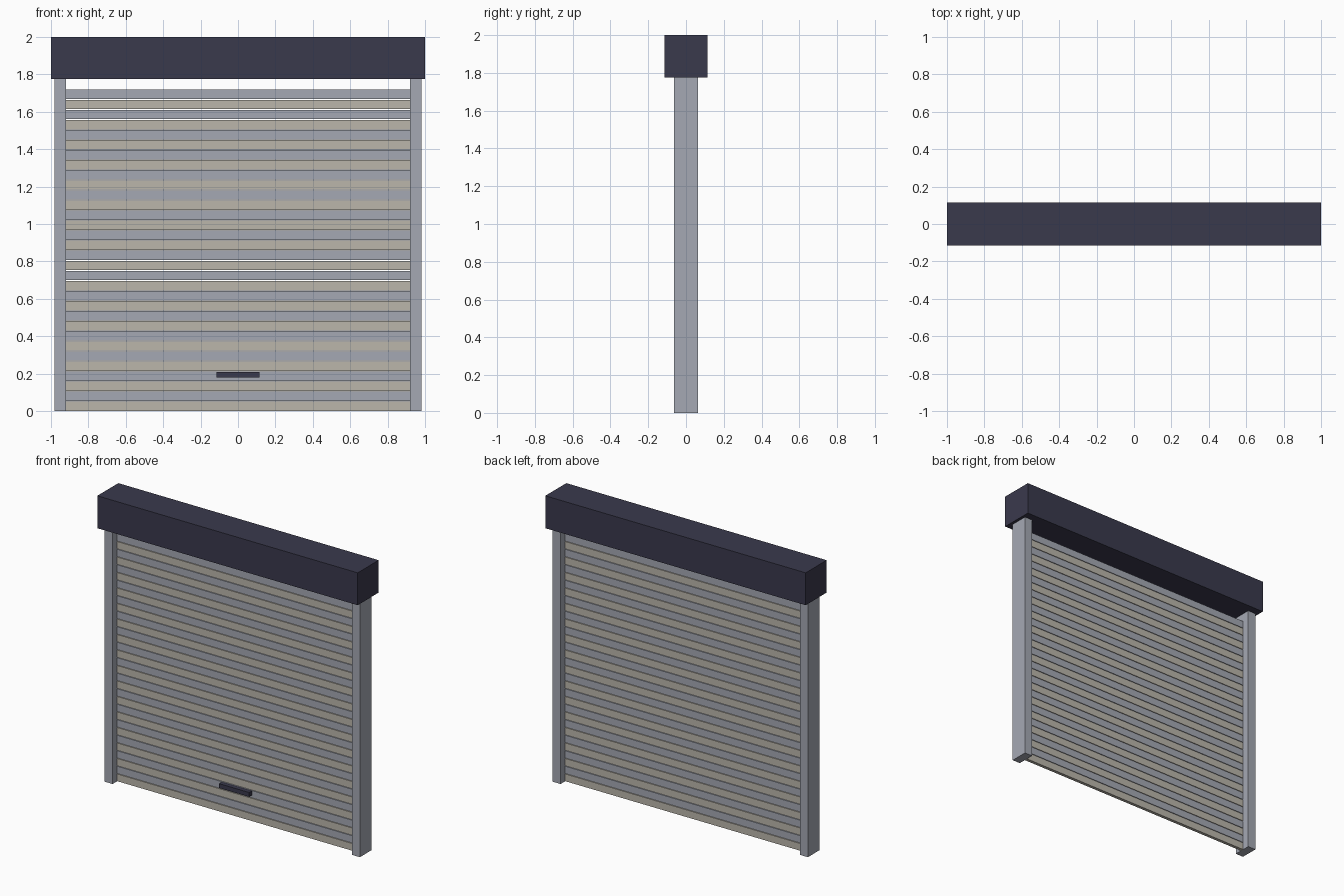
import bpy
import bmesh
from mathutils import Vector

default = bpy.data.objects.get("Cube")
if default:
    bpy.data.objects.remove(default, do_unlink=True)


def material(name, rgb):
    mat = bpy.data.materials.new(name)
    mat.use_nodes = True
    colour = (*rgb, 1.0)
    mat.diffuse_color = colour
    mat.node_tree.nodes["Principled BSDF"].inputs["Base Color"].default_value = colour
    return mat


def box(name, low, high, mat):
    """Flat-shaded block spanning two opposite corners."""
    low, high = Vector(low), Vector(high)
    bm = bmesh.new()
    bmesh.ops.create_cube(bm, size=1)
    bmesh.ops.scale(bm, vec=high - low, verts=bm.verts)
    mesh = bpy.data.meshes.new(name)
    bm.to_mesh(mesh)
    bm.free()
    mesh.materials.append(mat)
    obj = bpy.data.objects.new(name, mesh)
    obj.location = (low + high) / 2
    bpy.context.collection.objects.link(obj)
    return obj


navy = material("dark navy", (0.042, 0.041, 0.073))
steel = material("blue grey steel", (0.376, 0.397, 0.456))
beige = material("warm beige", (0.497, 0.468, 0.407))

# Roller housing across the top
box("roller_housing", (-1, -0.115, 1.775), (1, 0.115, 2), navy)

# Side guide posts
for side, x in (("left", 0.95), ("right", -0.95)):
    box(side + "_guide_post", (x - 0.03, -0.0625, 0), (x + 0.03, 0.0625, 1.775), steel)

# Curtain of alternating slats with narrow gaps
SLATS = 32
PITCH = 0.0538
HEIGHT = 0.05
THICK = 0.011
for i in range(SLATS):
    z = i * PITCH
    box(f"slat_{i + 1}", (-0.92, -THICK, z), (0.92, THICK, z + HEIGHT),
        steel if i % 2 else beige)

# Pull handle on the front of a lower slat
box("pull_handle", (-0.115, -0.042, 0.18), (0.115, -THICK, 0.21), navy)
